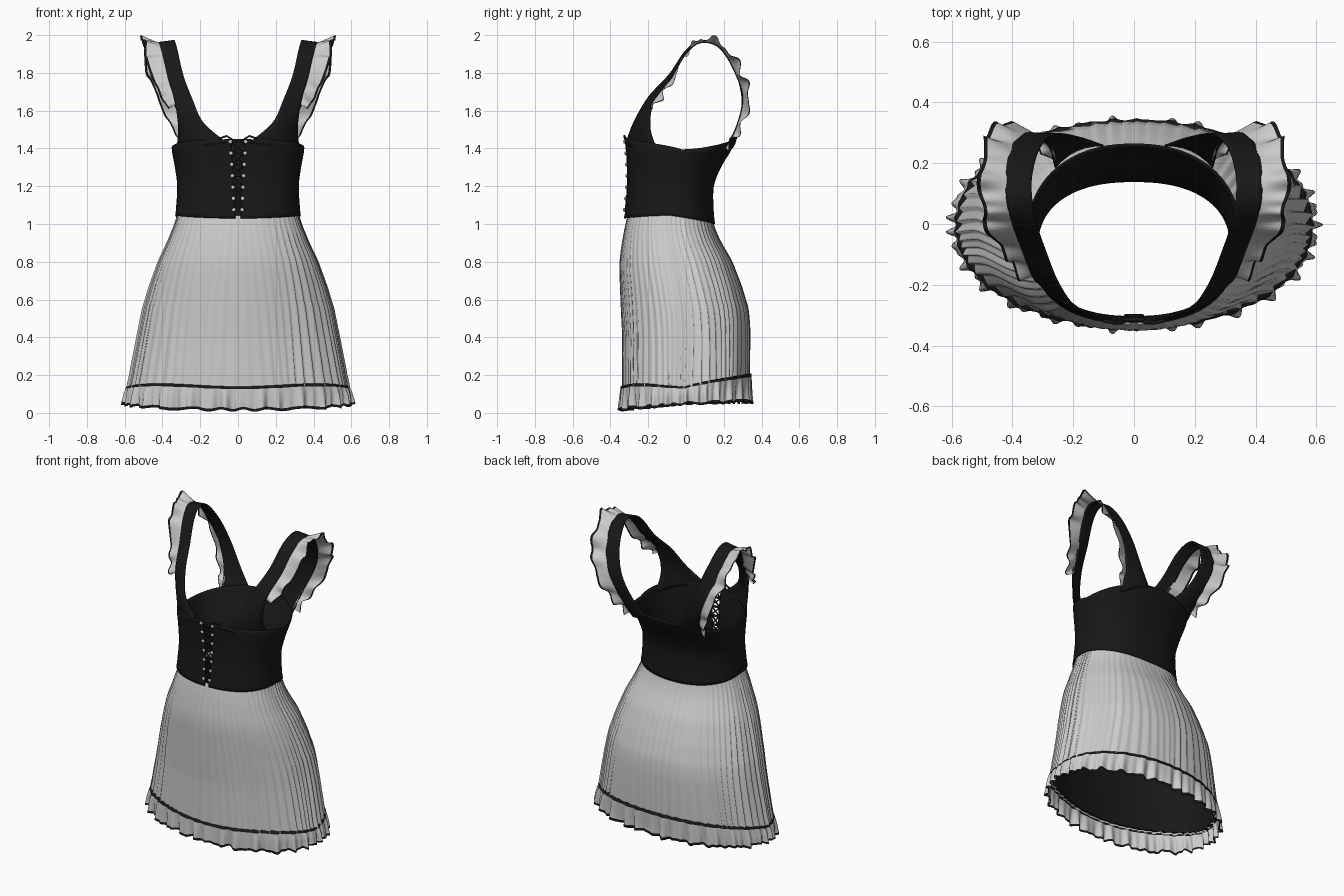
import bpy, bmesh, random
from math import sin, cos, pi, floor
from mathutils import Vector

if "Cube" in bpy.data.objects:
    bpy.data.objects.remove(bpy.data.objects["Cube"])

random.seed(4)
black = bpy.data.materials.new("black_cloth")
black.diffuse_color = (0.009, 0.009, 0.009, 1)
black.use_nodes = True
black.node_tree.nodes["Principled BSDF"].inputs["Base Color"].default_value = black.diffuse_color
grey = bpy.data.materials.new("grey_cloth")
grey.diffuse_color = (0.6, 0.6, 0.6, 1)
grey.use_nodes = True
grey.node_tree.nodes["Principled BSDF"].inputs["Base Color"].default_value = grey.diffuse_color


def spline(pts, t):
    """Catmull-Rom through pts, t from 0 to len-1."""
    n = len(pts) - 1
    i = max(0, min(int(floor(t)), n - 1))
    f = t - i
    p1, p2 = Vector(pts[i]), Vector(pts[i + 1])
    p0 = Vector(pts[i - 1]) if i > 0 else 2 * p1 - p2
    p3 = Vector(pts[i + 2]) if i + 2 <= n else 2 * p2 - p1
    return 0.5 * (2 * p1 + (p2 - p0) * f + (2 * p0 - 5 * p1 + 4 * p2 - p3) * f * f
                  + (3 * p1 - p0 - 3 * p2 + p3) * f ** 3)


def ring(rows, z, th, off=0.0):
    """Point on a rounded cross-section; th = 0 is the front. rows: z, half width, y front, y back."""
    i = 0
    while i < len(rows) - 2 and z > rows[i + 1][0]:
        i += 1
    f = max(0, min(1, (z - rows[i][0]) / (rows[i + 1][0] - rows[i][0])))
    _, a, yf, yb = spline(rows, i + f)
    n = 2.1 + .25 * max(0, min(1, (z - .6) / .4))
    s, c = sin(th), cos(th)
    r = (abs(s) ** n + abs(c) ** n) ** (-1 / n)
    return Vector(((a + off) * r * s, (yf + yb) / 2 - ((yb - yf) / 2 + off) * r * c, z))


def sheet(name, nu, nv, func, closed=False, mat=grey, dark_rows=(), thick=0):
    """Grid of quads from func(u, v); rows in dark_rows are black."""
    bm = bmesh.new()
    cols = nu if closed else nu + 1
    vs = [[bm.verts.new(func(i / nu, j / nv)) for i in range(cols)] for j in range(nv + 1)]
    for j in range(nv):
        for i in range(nu):
            k = (i + 1) % cols
            fc = bm.faces.new((vs[j][i], vs[j][k], vs[j + 1][k], vs[j + 1][i]))
            fc.smooth = True
            fc.material_index = 1 if j in dark_rows else 0
    bmesh.ops.recalc_face_normals(bm, faces=bm.faces)
    me = bpy.data.meshes.new(name)
    bm.to_mesh(me)
    bm.free()
    me.materials.append(mat)
    me.materials.append(black)
    ob = bpy.data.objects.new(name, me)
    bpy.context.collection.objects.link(ob)
    if thick:
        m = ob.modifiers.new("thickness", 'SOLIDIFY')
        m.thickness = thick
        m.offset = 0
    return ob


def cord(name, pts, r):
    cu = bpy.data.curves.new(name, 'CURVE')
    cu.dimensions = '3D'
    cu.bevel_depth = r
    cu.bevel_resolution = 1
    sp = cu.splines.new('POLY')
    sp.points.add(len(pts) - 1)
    for p, q in zip(sp.points, pts):
        p.co = (*q, 1)
    cu.materials.append(black)
    bpy.context.collection.objects.link(bpy.data.objects.new(name, cu))


BODICE = [(1.0, .333, -.328, .147), (1.06, .323, -.316, .14), (1.2, .315, -.303, .14),
          (1.3, .327, -.303, .178), (1.4, .344, -.31, .237), (1.5, .344, -.322, .277)]
SKIRT = [(0.1, .585, -.335, .33), (0.2, .565, -.335, .335), (0.4, .53, -.335, .338), (0.5, .51, -.34, .335),
         (0.6, .485, -.345, .315), (0.8, .42, -.35, .245), (0.95, .354, -.33, .165), (1.05, .318, -.308, .135)]


def waist(th):
    return 1.03 + .015 * sin(th) ** 2 - .03 * max(-cos(th), 0)


def hem(th):
    c = cos(th)
    return .128 + (.068 * (-c) ** .8 if c < 0 else .016 * sin(2 * th) ** 2)


def gap(z):
    return .014 + .018 * (z - 1.04) / .41


# Bodice, open along the laced front
def bodice(u, v):
    th = 2 * pi * u
    c = cos(th)
    top = 1.395 + .053 * max(c, 0) ** .8 + .055 * max(-c, 0) ** 2
    z = waist(th) + (top - waist(th)) * v
    g = gap(z) / .33
    return ring(BODICE, z, g + (2 * pi - 2 * g) * u, .004)


sheet("bodice", 96, 18, bodice, mat=black, thick=.006)

# Pleated skirt
N = 62
depth = [random.uniform(.4, 1.35) for _ in range(N)]


def skirt(u, v):
    th = 2 * pi * u
    k = int(u * N + 1e-6)
    p = u * N - k
    h = p / .8 if p < .8 else (1 - p) / .2
    amp = (.006 + .018 * v) * (.3 + .7 * sin(th) ** 2) * depth[k % N]
    z0 = waist(th) + .015
    q = th + .05 * v * sin(7 * th)
    return ring(SKIRT, z0 + (hem(th) - z0) * v, q, (h - .5) * amp)


sheet("pleated_skirt", N * 5, 26, skirt, closed=True)


# Dark lining inside the skirt
def lining(u, v):
    th = 2 * pi * u
    return ring(SKIRT, 1.0 + (hem(th) + .01 - 1.0) * v, th, -.008 - .006 * v)


sheet("skirt_lining", 96, 16, lining, closed=True, mat=black)


# Gathered hem ruffle: tucked under the skirt, dark seam, dark lower edge
def hem_ruffle(u, v):
    th = 2 * pi * u
    c = cos(th)
    w = .7 * sin(33 * th + 2.2 * sin(4 * th)) + .5 * sin(57 * th + 2 * cos(3 * th))
    top = hem(th) + .012
    low = .012 + .034 * min(1, 1 - c) + .008 * max(-c, 0) + .006 * sin(23 * th + 2 * sin(5 * th))
    d = max(0, v * 10 - 1) / 9
    off = -.012 if v == 0 else .009 + (.003 + .014 * d) * w
    z = top + (low - top) * d
    p = ring(SKIRT, max(z, .1), th, off)
    p.x *= 1 + .012 * d
    p.z = z
    return p


sheet("hem_ruffle", 432, 10, hem_ruffle, closed=True, dark_rows=(0, 1, 9))

# Shoulder straps: inner and outer edges, front to back
INNER = [(.06, -.318, 1.43), (.185, -.275, 1.54), (.245, -.2, 1.67), (.29, -.09, 1.79), (.32, 0, 1.92),
         (.335, .08, 1.97), (.335, .16, 1.95), (.31, .25, 1.83), (.26, .295, 1.68), (.18, .285, 1.53), (.1, .258, 1.43)]
OUTER = [(.325, -.15, 1.385), (.315, -.19, 1.51), (.335, -.17, 1.65), (.37, -.08, 1.77), (.40, 0, 1.9),
         (.42, .08, 1.96), (.42, .18, 1.93), (.40, .26, 1.8), (.35, .3, 1.66), (.285, .26, 1.5), (.26, .185, 1.37)]


def make_strap(side, label):
    flip = Vector((side, 1, 1))

    def strap(u, v):
        a, b = spline(INNER, u * 10), spline(OUTER, u * 10)
        p = a.lerp(b, v)
        # bulge the wide ends around the chest and back
        bulge = 4 * v * (1 - v) * (.04 * max(0, 1 - u * 6) - .02 * max(0, 1 - (1 - u) * 6))
        return (p - Vector((-.4 * abs(bulge), bulge, 0))) * flip

    def frill(u, v):
        p = spline(OUTER, 1.9 + 7.8 * u)
        rad = Vector((0, p.y - .08, p.z - 1.66)).normalized()
        d = Vector((1, .5 * max(rad.y, 0), .28 * rad.z - .75 * max(-rad.y, 0))).normalized()
        width = .09 * min(1, .5 + 3 * u, .35 + 3 * (1 - u)) * (1 + .1 * sin(31 * u))
        wave = .8 * sin(2 * pi * 9 * u + 1.8 * sin(7 * u)) + .45 * sin(83 * u)
        q = p + d * width * v + rad * (.018 * v * wave) - Vector((.01, 0, 0)) * (1 - v)
        q.z = min(q.z, 1.998)
        return q * flip

    sheet(label + "_strap", 60, 6, strap, mat=black, thick=.005)
    sheet(label + "_strap_ruffle", 130, 8, frill, dark_rows=(7,))


make_strap(1, "right")
make_strap(-1, "left")

# Eyelets and crossed laces at the front
heights = [1.075 + .06 * i for i in range(7)]


def eye(z, side, out):
    return ring(BODICE, z, side * (gap(z) + .006) / .33, out)


for i, z in enumerate(heights):
    for side, label in ((-1, "left"), (1, "right")):
        bpy.ops.mesh.primitive_uv_sphere_add(segments=10, ring_count=6, radius=.0105, location=eye(z, side, .013))
        ob = bpy.context.object
        ob.name = f"{label}_eyelet_{i}"
        ob.scale.y = .6
        ob.data.materials.append(grey)
        bpy.ops.object.shade_smooth()
for side, label in ((-1, "left"), (1, "right")):
    path = [eye(z, side * (-1) ** i, .004) for i, z in enumerate(heights)]
    path += [Vector((side * .035, -.322, 1.45)), Vector((side * .06, -.326, 1.466)), Vector((side * .1, -.318, 1.452))]
    cord(label + "_lace", path, .006)
for i, z in enumerate(heights):
    cord(f"cross_lace_{i}", [eye(z, -1, .002), eye(z, 1, .002)], .007)
